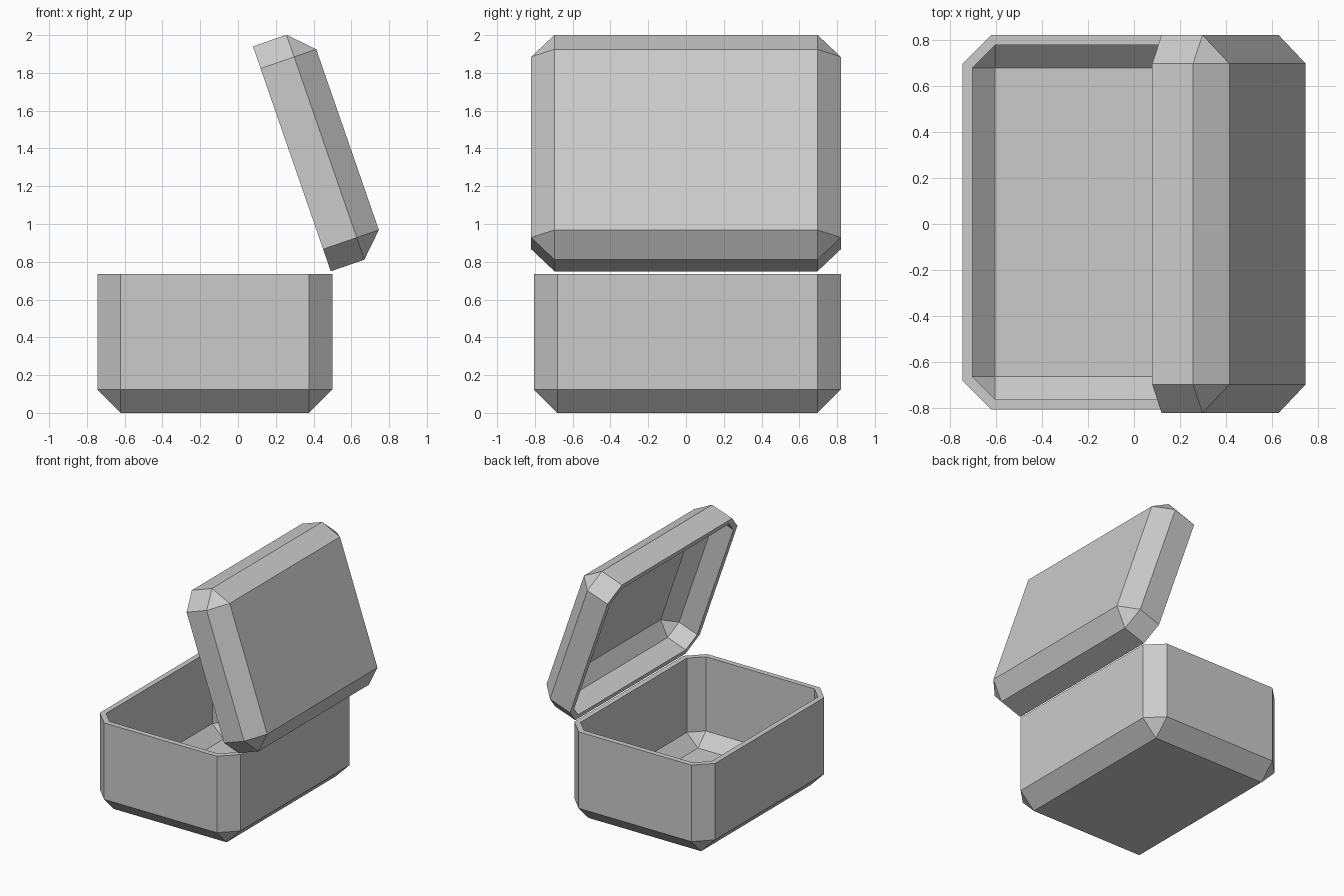
import bpy, bmesh, math
from mathutils import Matrix, Vector

if "Cube" in bpy.data.objects:
    bpy.data.objects.remove(bpy.data.objects["Cube"])

grey = bpy.data.materials.new("grey")
grey.diffuse_color = (0.6, 0.6, 0.6, 1)
grey.use_nodes = True
grey.node_tree.nodes["Principled BSDF"].inputs["Base Color"].default_value = grey.diffuse_color


def octagon(bm, hx, hy, c, z):
    """Ring of a rectangle with its corners cut off by c."""
    pts = [(hx, -hy + c), (hx, hy - c), (hx - c, hy), (-hx + c, hy),
           (-hx, hy - c), (-hx, -hy + c), (-hx + c, -hy), (hx - c, -hy)]
    return [bm.verts.new((x, y, z)) for x, y in pts]


def skin(bm, hx, hy, c, z0, z1):
    """Bevelled floor and walls, returns the rim ring."""
    f = [bm.verts.new((x * (hx - c), y * (hy - c), z0))
         for x, y in ((1, -1), (1, 1), (-1, 1), (-1, -1))]
    low = octagon(bm, hx, hy, c, z0 + c)
    rim = octagon(bm, hx, hy, c, z1)
    bm.faces.new(f)
    for i in range(4):
        a, b, n = low[2 * i], low[2 * i + 1], low[(2 * i + 2) % 8]
        bm.faces.new((f[i], a, b, f[(i + 1) % 4]))      # sloped edge
        bm.faces.new((f[(i + 1) % 4], b, n))            # corner facet
    for i in range(8):
        j = (i + 1) % 8
        bm.faces.new((low[i], low[j], rim[j], rim[i]))  # walls
    return rim


def tray(name, hx, hy, height, c, wall, matrix):
    """Hollow bevelled tray, open at the top."""
    bm = bmesh.new()
    outer = skin(bm, hx, hy, c, 0, height)
    inner = skin(bm, hx - wall, hy - wall, c - 0.025, wall, height)
    for i in range(8):
        j = (i + 1) % 8
        bm.faces.new((outer[i], outer[j], inner[j], inner[i]))
    bmesh.ops.recalc_face_normals(bm, faces=bm.faces)
    me = bpy.data.meshes.new(name)
    bm.to_mesh(me)
    bm.free()
    me.materials.append(grey)
    ob = bpy.data.objects.new(name, me)
    ob.matrix_world = matrix
    bpy.context.collection.objects.link(ob)


# Box base
tray("box_base", 0.6225, 0.8125, 0.735, 0.124, 0.043,
     Matrix.Translation((-0.1225, 0.0075, 0)))

# Open lid, swung back past upright
swing = math.radians(-109.1)
tray("lid", 0.63, 0.82, 0.312, 0.124, 0.043,
     Matrix.Translation((0.58, 0, 1.447)) @ Matrix.Rotation(swing, 4, 'Y'))
